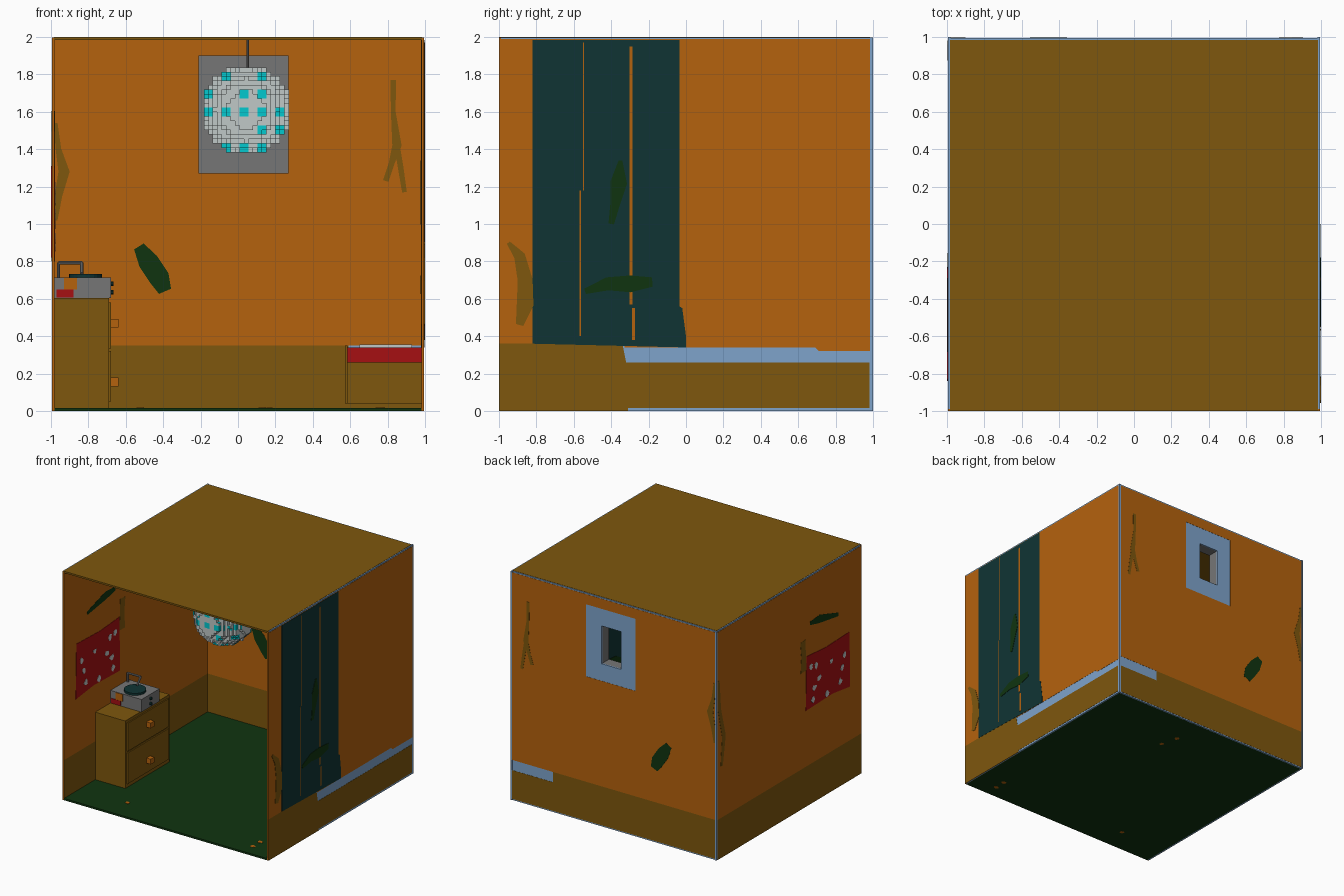
import bpy, bmesh, math, random
from mathutils import Vector

random.seed(4)
if "Cube" in bpy.data.objects:
    bpy.data.objects.remove(bpy.data.objects["Cube"])


def material(name, *rgb):
    m = bpy.data.materials.new(name)
    m.use_nodes = True
    m.diffuse_color = (*rgb, 1)
    m.node_tree.nodes["Principled BSDF"].inputs["Base Color"].default_value = (*rgb, 1)
    return m


ORANGE = material("orange", .46, .122, .004)
BROWN = material("brown", .21, .095, .004)
GREEN = material("dark green", .005, .034, .005)
TEAL = material("dark teal", .005, .034, .034)
BLUE = material("pale blue", .21, .37, .6)
RED = material("red", .38, .005, .006)
GREY = material("grey", .18, .18, .18)
WHITE = material("off white", .53, .58, .57)
CYAN = material("cyan", .001, .58, .62)


def finish(name, bm, *mats):
    bmesh.ops.recalc_face_normals(bm, faces=bm.faces)
    mesh = bpy.data.meshes.new(name)
    bm.to_mesh(mesh)
    bm.free()
    for m in mats:
        mesh.materials.append(m)
    ob = bpy.data.objects.new(name, mesh)
    bpy.context.scene.collection.objects.link(ob)
    return ob


def add_box(bm, x0, x1, y0, y1, z0, z1):
    vs = bmesh.ops.create_cube(bm, size=1)["verts"]
    for v in vs:
        v.co = ((x0 + x1) / 2 + v.co.x * (x1 - x0), (y0 + y1) / 2 + v.co.y * (y1 - y0),
                (z0 + z1) / 2 + v.co.z * (z1 - z0))


def box(name, mat, *dims):
    bm = bmesh.new()
    add_box(bm, *dims)
    return finish(name, bm, mat)


def cylinder(name, mat, a, b, r, n=16):
    a, b = Vector(a), Vector(b)
    bm = bmesh.new()
    bmesh.ops.create_cone(bm, cap_ends=True, segments=n, radius1=r, radius2=r, depth=(b - a).length)
    ob = finish(name, bm, mat)
    ob.location = (a + b) / 2
    ob.rotation_euler = (b - a).to_track_quat("Z", "Y").to_euler()
    return ob


# Wall surfaces: u runs along the wall, d is the distance from the centre
OUT, IN, STEP = .994, .982, .0015
PLACE = {"left": lambda u, z, d: (-d, u, z), "right": lambda u, z, d: (d, u, z),
         "back": lambda u, z, d: (u, d, z), "floor": lambda u, z, d: (u, z, .016 * (d - IN) / (OUT - IN))}


def paint(name, mat, wall, polys, layer=1):
    """Thin painted plates on the inner and outer side of a wall."""
    bm = bmesh.new()
    for poly in polys:
        for d, sign in ((OUT, 1), (IN, -1)):
            rings = [[bm.verts.new(PLACE[wall](u, z, d + sign * k)) for u, z in poly]
                     for k in (-.001, STEP * layer)]
            n = len(poly)
            bm.faces.new(rings[0])
            bm.faces.new(rings[1])
            for i in range(n):
                j = (i + 1) % n
                bm.faces.new((rings[0][i], rings[0][j], rings[1][j], rings[1][i]))
    return finish(name, bm, mat)


def rect(u0, u1, z0, z1):
    return [(u0, z0), (u1, z0), (u1, z1), (u0, z1)]


def ring(outer, hole):
    u0, u1, z0, z1 = outer
    a, b, c, d = hole
    return [rect(u0, a, z0, z1), rect(b, u1, z0, z1), rect(a, b, z0, c), rect(a, b, d, z1)]


def stroke(*pts):
    """Outline of a brush stroke through (u, z, width) points."""
    left, right = [], []
    for i, (u, z, w) in enumerate(pts):
        p, q = pts[max(i - 1, 0)], pts[min(i + 1, len(pts) - 1)]
        t = Vector((q[0] - p[0], q[1] - p[1])).normalized() * w / 2
        left.append((u - t.y, z + t.x))
        right.append((u + t.y, z - t.x))
    return left + right[::-1]


def blob(u, z, r, n=8):
    return [(u + r * random.uniform(.6, 1.2) * math.cos(i * math.tau / n),
             z + r * random.uniform(.6, 1.2) * math.sin(i * math.tau / n)) for i in range(n)]


# Room shell
HOLE, FRAME = (-.07, .12, 1.42, 1.75), (-.21, .27, 1.27, 1.9)
box("floor", GREEN, -IN, IN, -1, .985, 0, .016)
box("ceiling", BROWN, -.985, .985, -1, .985, 1.985, 2)
for side, s in (("left", -1), ("right", 1)):
    box(side + "_wall", BLUE, *sorted((s * IN, s * OUT)), -.99, 1, 0, 1.998)
    box(side + "_wall_front_edge", ORANGE, *sorted((s * IN, s * OUT)), -1, -.99, 0, 1.998)
bm = bmesh.new()
for (u0, _), (u1, _), (_, z1), (_, z0) in [(r[0], r[1], r[2], r[0]) for r in ring((-IN, IN, 0, 1.998), HOLE)]:
    add_box(bm, u0, u1, IN, OUT, z0, z1)
finish("back_wall", bm, BLUE)

# Wall paint and lower panelling
paint("left_wall_paint", ORANGE, "left", [rect(-1, .985, .35, 1.988)])
paint("left_panelling", BROWN, "left", [rect(-1, .985, 0, .35)])
paint("right_wall_paint", ORANGE, "right",
      [[(-1, .36), (-.33, .36), (-.33, .34), (.69, .34), (.71, .32), (.985, .32), (.985, 1.988), (-1, 1.988)]])
paint("right_panelling", BROWN, "right",
      [[(-1, 0), (-.31, 0), (-.31, .015), (.98, .015), (.98, .26), (-.32, .26), (-.34, .36), (-1, .36)]])
paint("back_wall_paint", ORANGE, "back", ring((-.985, .985, .35, 1.988), FRAME))
paint("back_panelling", BROWN, "back",
      [[(-.985, .01), (.985, .01), (.985, .26), (.59, .26), (.59, .35), (-.985, .35)]])

# Tall teal hanging with slits
paint("teal_hanging", TEAL, "right",
      [[(-.82, .36), (0, .34), (0, .4), (-.02, .55), (-.035, .56), (-.035, 1.985), (-.82, 1.985)]], 2)
paint("hanging_slits", ORANGE, "right",
      [rect(-.57, -.562, .4, 1.18), rect(-.55, -.545, 1.18, 1.97),
       rect(-.302, -.287, .57, 1.95), rect(-.288, -.272, .38, .55)], 3)

# Stains and leaves
paint("right_leaves", GREEN, "right",
      [stroke((-.35, 1.34, .02), (-.36, 1.22, .09), (-.38, 1.1, .05), (-.4, 1, .03)),
       stroke((-.54, .64, .03), (-.42, .68, .07), (-.3, .68, .09), (-.18, .69, .05))], 4)
paint("right_stain", BROWN, "right",
      [stroke((-.95, .9, .02), (-.89, .83, .06), (-.86, .7, .08), (-.86, .57, .09), (-.89, .46, .04))], 3)
paint("back_leaf", GREEN, "back",
      [stroke((-.53, .88, .06), (-.48, .8, .11), (-.42, .71, .11), (-.39, .64, .07))], 2)
paint("back_stains", BROWN, "back",
      [stroke((.83, 1.77, .03), (.83, 1.6, .025), (.85, 1.42, .05), (.82, 1.32, .03), (.79, 1.23, .03)),
       stroke((.85, 1.42, .03), (.87, 1.3, .03), (.89, 1.17, .025)),
       stroke((-.975, 1.54, .02), (-.96, 1.4, .03), (-.93, 1.28, .06), (-.96, 1.15, .04), (-.975, 1.02, .02))], 2)
paint("left_leaf", GREEN, "left",
      [stroke((-.68, 1.51, .03), (-.55, 1.54, .05), (-.42, 1.57, .07), (-.29, 1.58, .03))], 2)
paint("left_stains", BROWN, "left",
      [stroke((-.19, 1.46, .07), (-.2, 1.33, .06), (-.2, 1.19, .08)),
       stroke((.97, 1.56, .02), (.96, 1.3, .04), (.9, 1.05, .05), (.93, .8, .03))], 2)
spots = [(-.52, -.78), (.76, -.88), (.76, -.78), (.17, .56), (.125, .71)]
paint("floor_spots", ORANGE, "floor", [blob(x, y, .022) for x, y in spots], .5).location.z = .0008

# Poster with pale blots
paint("poster", RED, "left", [[(-.84, .82), (-.6, .85), (-.23, .84), (-.24, 1.31), (-.5, 1.29), (-.83, 1.3)]], 3)
blots = [(-.37, 1.18), (-.58, 1.14), (-.73, 1.03), (-.7, .92), (-.52, .88), (-.35, 1), (-.41, 1.06), (-.76, 1.13),
         (-.3, 1.2), (-.33, .9)]
paint("poster_blots", WHITE, "left", [blob(y, z, .028) for y, z in blots], 4)

# Window frame
bm = bmesh.new()
for r in ring(FRAME, HOLE):
    add_box(bm, r[0][0], r[1][0], .89, .985, r[0][1], r[2][1])
finish("window_frame", bm, GREY)

# Drawer cabinet facing the room
box("cabinet", BROWN, -.98, -.69, -.57, .04, .016, .605)
for i, (z0, z1) in enumerate(((.05, .32), (.335, .58))):
    box(f"drawer_{i}", BROWN, -.69, -.68, -.55, .02, z0, z1)
    z = (.155, .47)[i]
    box(f"drawer_knob_{i}", ORANGE, -.68, -.64, -.29, -.24, z - .023, z + .023)

# Record player
box("player_body", GREY, -.98, -.68, -.36, -.11, .605, .715)
cylinder("record", TEAL, (-.815, -.255, .715), (-.815, -.255, .733), .088, 24)
arm = [(-.96, -.15, .715), (-.96, -.15, .793), (-.835, -.15, .793), (-.835, -.2, .735)]
for i in range(3):
    cylinder(f"tone_arm_{i}", GREY, arm[i], arm[i + 1], .009, 8)
for i, z in enumerate((.68, .635)):
    cylinder(f"player_knob_{i}", TEAL, (-.68, -.24, z), (-.665, -.24, z), .012, 10)
box("player_orange_patch", ORANGE, -.93, -.86, -.364, -.36, .65, .712)
box("player_red_patch", RED, -.97, -.88, -.365, -.36, .608, .65)

# Bed
box("bed_base", BROWN, .585, .98, -.31, .98, .04, .26)
box("bed_side_board", BROWN, .573, .585, -.33, .98, .04, .35)
box("mattress", RED, .585, .98, -.32, .98, .26, .34)
box("pillow", WHITE, .65, .93, .7, .95, .34, .355)

# Hanging mirror ball made of small cubes
CELL, R, C = .024, 9.9, Vector((.045, -.25, 1.61))
AXES = [Vector(a) for a in ((1, 0, 0), (0, 1, 0), (0, 0, 1))]
solid = {(i, j, k) for i in range(-10, 11) for j in range(-10, 11) for k in range(-10, 11)
         if i * i + j * j + k * k <= R * R}
bm = bmesh.new()
skip = {}
for cell in sorted(solid):
    for n in range(3):
        a, b = AXES[(n + 1) % 3] / 2, AXES[(n + 2) % 3] / 2
        for s in (-1, 1):
            near = Vector(cell) + AXES[n] * s
            if tuple(int(c) for c in near) in solid:
                continue
            mid = Vector(cell) + AXES[n] * s / 2
            f = bm.faces.new([bm.verts.new(C + CELL * (mid + p)) for p in (a + b, b - a, -a - b, a - b)])
            u, v = cell[(n + 1) % 3] + 1, cell[(n + 2) % 3] + 1
            patch = skip.setdefault((n, s, u // 4, v // 4), random.random() < .75)
            f.material_index = int(u % 4 < 2 and v % 4 < 2 and patch)
bmesh.ops.remove_doubles(bm, verts=bm.verts, dist=.001)
finish("mirror_ball", bm, WHITE, CYAN)
cylinder("ball_wire", GREY, (.052, -.25, 1.83), (.052, -.25, 1.988), .007, 8)
